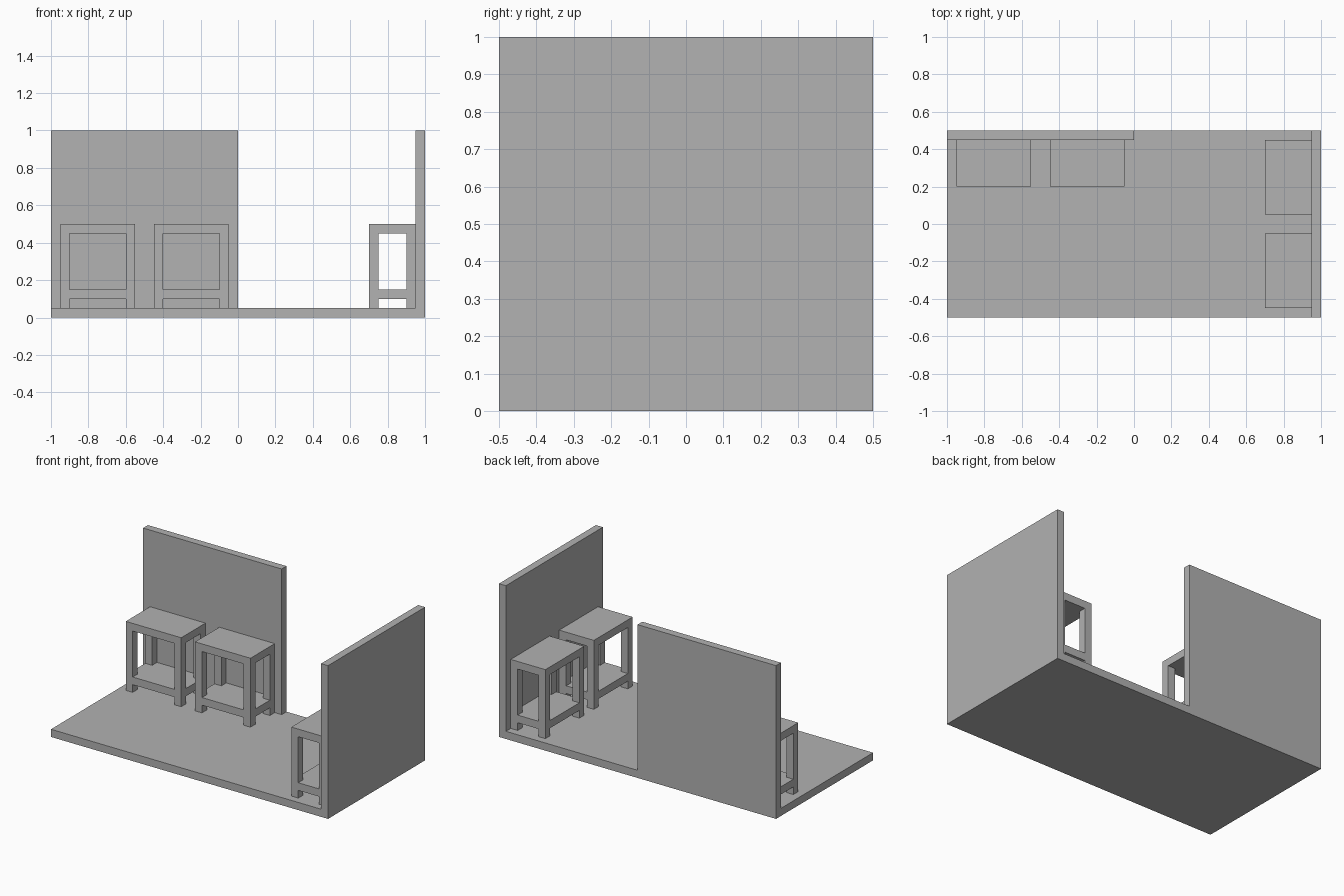
import bpy, bmesh

cube = bpy.data.objects.get("Cube")
if cube:
    bpy.data.objects.remove(cube, do_unlink=True)

grey = bpy.data.materials.new("plain grey")
grey.use_nodes = True
grey.diffuse_color = (0.445, 0.445, 0.445, 1)
grey.node_tree.nodes["Principled BSDF"].inputs["Base Color"].default_value = grey.diffuse_color


def block_solid(name, cuts, filled):
    """Make one clean shell from the filled cells of a grid of cuts."""
    counts = [len(c) - 1 for c in cuts]
    cells = {(i, j, k) for i in range(counts[0]) for j in range(counts[1])
             for k in range(counts[2]) if filled(i, j, k)}
    bm = bmesh.new()
    for cell in cells:
        for axis in range(3):
            for side in (0, 1):
                neighbour = list(cell)
                neighbour[axis] += 2 * side - 1
                if tuple(neighbour) in cells:
                    continue
                u, v = (axis + 1) % 3, (axis + 2) % 3
                corners = []
                for du, dv in ((0, 0), (1, 0), (1, 1), (0, 1)):
                    p = list(cell)
                    p[axis] += side
                    p[u] += du
                    p[v] += dv
                    corners.append(bm.verts.new([cuts[a][p[a]] for a in range(3)]))
                bm.faces.new(corners if side else corners[::-1])
    bmesh.ops.remove_doubles(bm, verts=bm.verts[:], dist=0.0001)
    bmesh.ops.dissolve_limit(bm, angle_limit=0.01, verts=bm.verts[:], edges=bm.edges[:])
    bmesh.ops.triangulate(bm, faces=[f for f in bm.faces if len(f.verts) > 4])
    mesh = bpy.data.meshes.new(name)
    bm.to_mesh(mesh)
    bm.free()
    mesh.materials.append(grey)
    obj = bpy.data.objects.new(name, mesh)
    bpy.context.collection.objects.link(obj)
    return obj


# Floor with a half-width back wall and a full side wall
block_solid("floor_and_walls",
            ([-1, 0, 0.95, 1], [-0.5, 0.45, 0.5], [0, 0.05, 1]),
            lambda i, j, k: k == 0 or i == 2 or (i == 0 and j == 1))


# Small tables: four legs, a low shelf and a flat top
def table(name, x0, x1, y0, y1):
    t = 0.05
    block_solid(name,
                ([x0, x0 + t, x1 - t, x1], [y0, y0 + t, y1 - t, y1],
                 [0.05, 0.1, 0.15, 0.45, 0.5]),
                lambda i, j, k: k in (1, 3) or (i != 1 and j != 1))


table("back_table_outer", -0.95, -0.55, 0.2, 0.45)
table("back_table_inner", -0.45, -0.05, 0.2, 0.45)
table("side_table_rear", 0.7, 0.95, 0.05, 0.45)
table("side_table_front", 0.7, 0.95, -0.45, -0.05)
